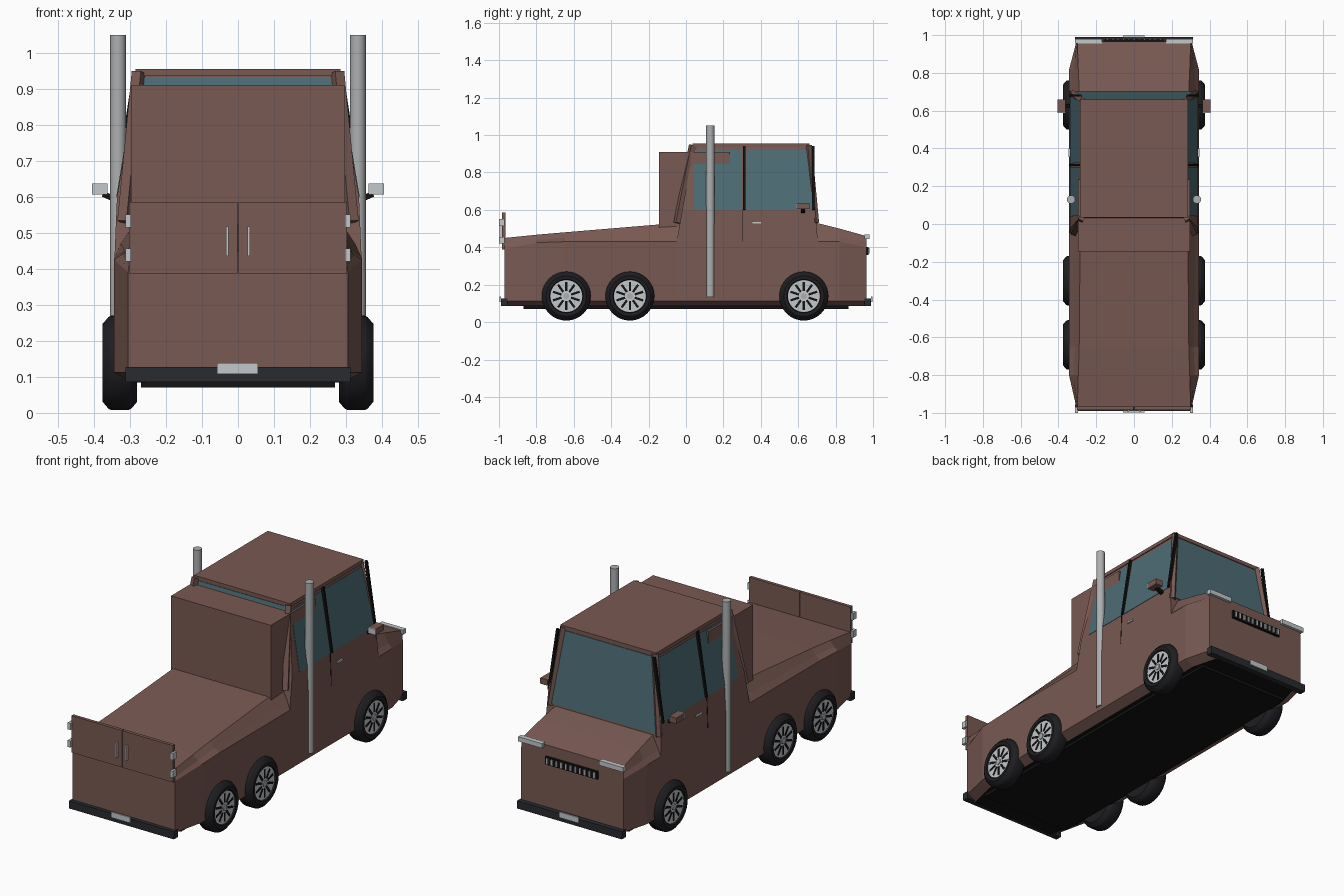
import bpy, bmesh, math
from mathutils import Vector, Matrix

if "Cube" in bpy.data.objects:
    bpy.data.objects.remove(bpy.data.objects["Cube"])


def material(name, r, g, b):
    m = bpy.data.materials.new(name)
    m.use_nodes = True
    m.diffuse_color = (r, g, b, 1)
    m.node_tree.nodes["Principled BSDF"].inputs["Base Color"].default_value = (r, g, b, 1)
    return m


BROWN = material("brown paint", .19, .10, .085)
GLASS = material("blue glass", .075, .15, .18)
CHROME = material("light metal", .55, .58, .6)
STEEL = material("pipe grey", .42, .43, .44)
DARK = material("dark bumper", .022, .024, .03)
TYRE = material("tyre rubber", .013, .013, .016)
BLACK = material("black trim", .006, .006, .007)


def finish(name, bm, *mats, smooth=False):
    bmesh.ops.recalc_face_normals(bm, faces=bm.faces)
    mesh = bpy.data.meshes.new(name)
    bm.to_mesh(mesh)
    bm.free()
    ob = bpy.data.objects.new(name, mesh)
    bpy.context.collection.objects.link(ob)
    for m in mats:
        mesh.materials.append(m)
    if smooth:
        bpy.ops.object.select_all(action='DESELECT')
        ob.select_set(True)
        bpy.context.view_layer.objects.active = ob
        bpy.ops.object.shade_smooth_by_angle(angle=math.radians(35))
    return ob


def box(name, x, y, z, mat):
    """Box from (low, high) ranges on each axis."""
    bm = bmesh.new()
    size = [abs(r[1] - r[0]) for r in (x, y, z)]
    mid = [(r[1] + r[0]) / 2 for r in (x, y, z)]
    bmesh.ops.create_cube(bm, size=1, matrix=Matrix.Translation(mid) @ Matrix.Diagonal((*size, 1)))
    return finish(name, bm, mat)


def beam(name, a, b, w, d, mat):
    """Rectangular bar between two points."""
    a, b = Vector(a), Vector(b)
    rot = (b - a).to_track_quat('Z', 'Y').to_matrix().to_4x4()
    bm = bmesh.new()
    bmesh.ops.create_cube(bm, size=1, matrix=Matrix.Translation((a + b) / 2) @ rot
                          @ Matrix.Diagonal((w, d, (b - a).length, 1)))
    return finish(name, bm, mat)


def plate(name, corners, mat):
    """Thin flat panel lying on another surface."""
    bm = bmesh.new()
    bm.faces.new([bm.verts.new(c) for c in corners])
    ob = finish(name, bm, mat)
    mod = ob.modifiers.new("thickness", 'SOLIDIFY')
    mod.thickness, mod.offset = .004, 0
    return ob


def loft(name, rings, *mats):
    bm = bmesh.new()
    loops = [[bm.verts.new(p) for p in ring] for ring in rings]
    n = len(loops[0])
    for a, b in zip(loops, loops[1:]):
        for i in range(n):
            bm.faces.new((a[i], a[(i + 1) % n], b[(i + 1) % n], b[i]))
    bm.faces.new(loops[0])
    bm.faces.new(loops[-1])
    return finish(name, bm, *mats)


# Lower body: y, half width, belt height, shoulder x and z, top x and z
sections = [
    (-.97, .305, .39, .303, .41, .30, .45),
    (-.8, .344, .425, .322, .44, .295, .467),
    (-.65, .344, .43, .315, .45, .29, .48),
    (-.05, .343, .43, .325, .47, .285, .53),
    (.70, .343, .43, .33, .46, .29, .53),
    (.82, .343, .43, .32, .45, .295, .50),
    (.965, .305, .40, .303, .43, .30, .46),
]
rings = []
for y, w, belt, sx, sz, tx, tz in sections:
    half = [(w - .05, .085), (w, .112), (w, belt), (sx, sz), (tx, tz)]
    rings.append([(x, y, z) for x, z in half] + [(-x, y, z) for x, z in reversed(half)])
body = loft("body", rings, BROWN, BLACK)
for f in body.data.polygons:
    f.material_index = int(f.normal.z < -.95)
box("chassis_floor", (-.27, .27), (-.87, .87), (.07, .09), BLACK)

# Cab: height, half width, rear y, front y
cab = [(.43, .343, -.05, .705), (.6, .336, -.02, .69), (.935, .28, .04, .655)]
loft("cab", [[(w, r, z), (w, f, z), (-w, f, z), (-w, r, z)] for z, w, r, f in cab], BROWN)
box("roof", (-.285, .285), (.035, .66), (.935, .955), BROWN)
box("sleeper_box", (-.297, .297), (-.145, .235), (.49, .91), BROWN)


def cab_at(z):
    """Half width, rear y and front y of the upper cab at a height."""
    t = (z - .6) / .335
    return [a + (b - a) * t for a, b in zip(cab[1][1:], cab[2][1:])]


# Windscreen and rear window
for name, k, low, high in (("windscreen", 2, .54, .93), ("rear_window", 1, .62, .932)):
    off = .002 if k == 2 else -.002
    lo, hi = cab_at(low), cab_at(high)
    plate(name, [(-lo[0] + .03, lo[k] + off, low), (lo[0] - .03, lo[k] + off, low),
                 (hi[0] - .012, hi[k] + off, high), (-hi[0] + .012, hi[k] + off, high)], GLASS)

for s, side in ((1, "left"), (-1, "right")):
    # Side windows, pillars and trim
    xl, xh = cab_at(.6)[0] * s, cab_at(.92)[0] * s
    for name, y0, y1, y2 in (("rear", .04, .30, .30), ("front", .32, .675, .65)):
        plate(f"{name}_side_window_{side}",
              [(xl, y0, .6), (xl, y1, .6), (xh, y2, .92), (xh, y0 + .005, .92)], GLASS)
    beam(f"rear_pillar_{side}", (.315 * s, -.045, .53), (.275 * s, .037, .945), .028, .035, BROWN)
    beam(f"front_pillar_{side}", (.322 * s, .692, .53), (.272 * s, .653, .945), .028, .028, BROWN)
    for name, y in (("middle", .312), ("front", .68)):
        beam(f"{name}_window_trim_{side}", (.338 * s, y, .6), (.286 * s, y, .94), .012, .014, BLACK)
    beam(f"door_seam_{side}", (.342 * s, .303, .43), (.336 * s, .303, .6), .004, .004, BLACK)
    box(f"door_handle_{side}", (.336 * s, .346 * s), (.355, .40), (.526, .535), CHROME)

    # Mirrors
    box(f"mirror_{side}", (.362 * s, .405 * s), (.594, .66), (.606, .637), BROWN)
    box(f"mirror_glass_{side}", (.362 * s, .405 * s), (.588, .594), (.606, .637), CHROME)
    beam(f"mirror_arm_{side}", (.335 * s, .625, .59), (.375 * s, .625, .608), .02, .016, BLACK)

    # Exhaust stacks
    bm = bmesh.new()
    bmesh.ops.create_cone(bm, cap_ends=True, segments=24, radius1=.022, radius2=.022, depth=.915,
                          matrix=Matrix.Translation((.333 * s, .13, .5925)))
    finish(f"exhaust_stack_{side}", bm, STEEL, smooth=True)

    # Tail doors with handles and hinges
    box(f"tail_door_{side}", (.002 * s, .302 * s), (-.984, -.966), (.387, .585), BROWN)
    box(f"tail_handle_{side}", (.026 * s, .034 * s), (-.997, -.984), (.435, .517), CHROME)
    for n, z in enumerate((.42, .515)):
        box(f"hinge_{side}_{n}", (.297 * s, .313 * s), (-1, -.97), (z, z + .036), CHROME)

    # Headlights
    box(f"headlight_{side}", (.17 * s, .312 * s), (.955, .98), (.443, .468), CHROME)

    # Wheels: revolved tyre, rim disc, dark slots and hub
    tyre = [(.28, .03), (.28, .108), (.296, .127), (.304, .131), (.352, .131),
            (.36, .127), (.376, .108), (.374, .09), (.362, .087), (.355, .03)]
    for place, y in (("back", -.64), ("middle", -.30), ("front", .63)):
        c = Vector((0, y, .139))
        bm = bmesh.new()
        ring = [bm.verts.new(c + Vector((x * s, 0, r))) for x, r in tyre]
        edges = [bm.edges.new((a, b)) for a, b in zip(ring, ring[1:] + ring[:1])]
        bmesh.ops.spin(bm, geom=ring + edges, cent=c, axis=(1, 0, 0), angle=2 * math.pi,
                       steps=32, use_duplicate=False)
        bmesh.ops.remove_doubles(bm, verts=bm.verts, dist=.0005)
        finish(f"{place}_tyre_{side}", bm, TYRE, smooth=True)
        turn = Matrix.Rotation(math.pi / 2, 4, 'Y')
        for name, r, x, d, m in (("rim", .086, .358, .02, CHROME), ("hub", .016, .368, .01, STEEL)):
            bm = bmesh.new()
            bmesh.ops.create_cone(bm, cap_ends=True, segments=32, radius1=r, radius2=r, depth=d,
                                  matrix=Matrix.Translation(c + Vector((x * s, 0, 0))) @ turn)
            finish(f"{place}_{name}_{side}", bm, m)
        bm = bmesh.new()
        for i in range(10):
            mat = (Matrix.Translation(c + Vector((.368 * s, 0, 0)))
                   @ Matrix.Rotation(i * math.pi / 5, 4, 'X')
                   @ Matrix.Translation((0, 0, .051)) @ Matrix.Diagonal((.004, .012, .048, 1)))
            bmesh.ops.create_cube(bm, size=1, matrix=mat)
        finish(f"{place}_rim_slots_{side}", bm, BLACK)

# Bumpers and number plates at both ends
for s, end in ((1, "front"), (-1, "rear")):
    box(f"{end}_bumper", (-.312, .312), (.955 * s, .99 * s), (.086, .127), DARK)
    box(f"{end}_number_plate", (-.058, .056), (.988 * s, .997 * s), (.108, .138), CHROME)

# Grille with upright bars
box("grille", (-.155, .155), (.96, .977), (.36, .402), BLACK)
for i in range(11):
    x = -.14 + i * .028
    box(f"grille_bar_{i}", (x - .005, x + .005), (.975, .982), (.366, .396), STEEL)
